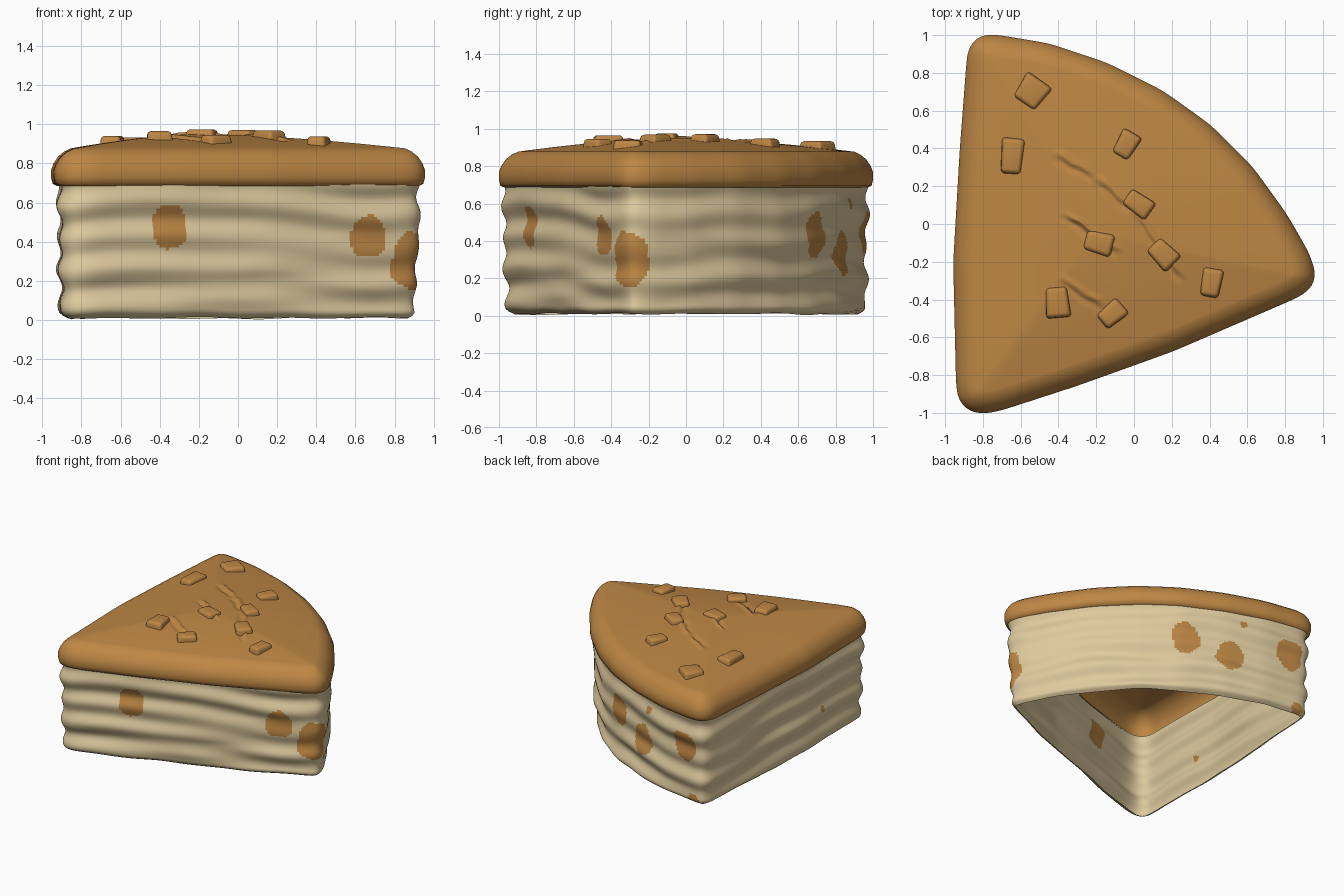
import bpy, bmesh, math
from mathutils import Vector, Matrix, noise
from mathutils.bvhtree import BVHTree

cube = bpy.data.objects.get("Cube")
if cube:
    bpy.data.objects.remove(cube, do_unlink=True)


def material(name, color):
    m = bpy.data.materials.new(name)
    m.use_nodes = True
    m.diffuse_color = (*color, 1)
    m.node_tree.nodes["Principled BSDF"].inputs["Base Color"].default_value = (*color, 1)
    return m


cream = material("cream sponge", (0.73, 0.59, 0.34))
brown = material("caramel brown", (0.51, 0.24, 0.058))
N = 360


# Wedge outline, counter-clockwise, resampled evenly and softened
def smooth(pts, times):
    for _ in range(times):
        pts = [(pts[i - 1] + pts[i] * 2 + pts[(i + 1) % len(pts)]) / 4 for i in range(len(pts))]
    return pts


def resample(pts, count):
    lengths = [(pts[(i + 1) % len(pts)] - p).length for i, p in enumerate(pts)]
    step, out, i, start = sum(lengths) / count, [], 0, 0.0
    for k in range(count):
        while k * step > start + lengths[i]:
            start += lengths[i]
            i += 1
        out.append(pts[i].lerp(pts[(i + 1) % len(pts)], (k * step - start) / lengths[i]))
    return out


corners = [(-0.93, -0.93), (-0.87, -0.99), (-0.79, -1.0), (-0.7, -0.98), (-0.3, -0.85),
           (0.2, -0.67), (0.86, -0.385), (0.93, -0.34), (0.955, -0.27), (0.92, -0.16),
           (0.8, 0.05), (0.62, 0.3), (0.4, 0.52), (0.15, 0.7), (-0.15, 0.85), (-0.45, 0.95),
           (-0.75, 1.0), (-0.83, 0.99), (-0.88, 0.92), (-0.92, 0.4), (-0.955, -0.2), (-0.94, -0.85)]
outline = smooth(resample([Vector(c) for c in corners], N), 10)
for axis, half in ((0, 0.955), (1, 1.0)):
    low, high = min(p[axis] for p in outline), max(p[axis] for p in outline)
    for p in outline:
        p[axis] = (p[axis] - low) / (high - low) * 2 * half - half

normals = []
for i in range(N):
    t = outline[(i + 1) % N] - outline[i - 1]
    normals.append(Vector((t.y, -t.x)).normalized())
normals = [n.normalized() for n in smooth(normals, 4)]


def loft(name, rings, mats, cap=False, rule=None):
    bm = bmesh.new()
    rows = [[bm.verts.new(p) for p in ring] for ring in rings]
    for a, b in zip(rows, rows[1:]):
        for i in range(N):
            j = (i + 1) % N
            f = bm.faces.new((a[i], a[j], b[j], b[i]))
            f.smooth = True
            if rule:
                f.material_index = rule(f.calc_center_median())
    if cap:
        bm.faces.new(rows[-1]).smooth = True
    mesh = bpy.data.meshes.new(name)
    bm.to_mesh(mesh)
    tree = BVHTree.FromBMesh(bm)
    bm.free()
    for m in mats:
        mesh.materials.append(m)
    obj = bpy.data.objects.new(name, mesh)
    bpy.context.collection.objects.link(obj)
    return tree


# Sponge wall: open underneath, wavy horizontal layers, rounded foot
def sponge_point(i, t):
    p, n = outline[i], normals[i]
    z = 0.01 + 0.69 * t
    q = Vector((p.x * 1.6, p.y * 1.6, z * 9))
    wave = 0.009 * math.sin(z * 36 + 2.5 * noise.noise(Vector((p.x, p.y, 3)) * 1.5))
    out = -0.026 - 0.022 * (1 - t) + wave + 0.018 * noise.noise(q)
    out -= 0.035 * max(0, 1 - t / 0.05) ** 2
    foot = 0.012 * noise.noise(Vector((p.x * 3, p.y * 3, 8))) * max(0, 1 - t * 5)
    return (p.x + n.x * out, p.y + n.y * out, max(0, z + foot))


# Caramel patches as (centre, radius)
spots = [((-0.35, -0.84, 0.475), 0.1), ((0.67, -0.45, 0.42), 0.1),
         ((0.88, -0.31, 0.3), 0.125), ((0.1, 0.7, 0.43), 0.105),
         ((-0.2, 0.84, 0.33), 0.105), ((-0.29, 0.87, 0.6), 0.03),
         ((-0.66, 0.96, 0.45), 0.105), ((-0.73, 0.97, 0.03), 0.05),
         ((-0.93, -0.4, 0.3), 0.028)]


def spot_rule(c):
    for centre, radius in spots:
        d = c - Vector(centre)
        d.z *= 0.88
        if d.length < radius * (1 + 0.18 * noise.noise(c * 11)):
            return 1
    return 0


loft("sponge_wall", [[sponge_point(i, k / 48) for i in range(N)] for k in range(49)],
     [cream, brown], rule=spot_rule)

# Icing: rolled rim, then a gentle dome with wrinkle ridges
rim = [(-0.03, 0.685), (-0.008, 0.695), (0, 0.725), (0.001, 0.765), (-0.012, 0.8),
       (-0.035, 0.835), (-0.065, 0.86), (-0.1, 0.877)]
rings = []
for out, z in rim:
    ring = smooth([p + n * out for p, n in zip(outline, normals)], int(-out * 80))
    rings.append([(p.x, p.y, z) for p in ring])

wrinkles = [((-0.43, 0.38), (-0.2, 0.26)), ((-0.2, 0.26), (0.0, 0.08)),
            ((0.0, 0.08), (0.28, -0.3)), ((-0.37, 0.07), (-0.06, -0.15)),
            ((-0.4, -0.27), (-0.14, -0.44))]


def wrinkle_height(p):
    h = 0
    for a, b in wrinkles:
        a, b = Vector(a), Vector(b)
        t = (p - a).dot(b - a) / (b - a).length_squared
        if 0 < t < 1:
            d = (p - a.lerp(b, t)).dot(Vector((b.y - a.y, a.x - b.x)).normalized())
            d += 0.012 * noise.noise(Vector((p.x, p.y, 0)) * 12)
            fade = min(1, 5 * t, 5 * (1 - t))
            h += fade * (0.012 * math.exp(-(d / 0.014) ** 2) - 0.01 * math.exp(-((d - 0.03) / 0.016) ** 2))
    return h


centre = Vector((-0.2, -0.05))
inner = [Vector(p[:2]) for p in rings[-1]]
for k in range(1, 61):
    s = 1 - k / 61
    ring = []
    for p in inner:
        q = centre.lerp(p, s)
        ring.append((q.x, q.y, 0.877 + 0.073 * (1 - s ** 1.6) + wrinkle_height(q)))
    rings.append(ring)
icing_tree = loft("icing", rings, [brown], cap=True)


# Nut pieces: softened, slightly tapered blocks lying on the icing
def nut(index, x, y, width, length, angle):
    hit, normal, _, _ = icing_tree.ray_cast(Vector((x, y, 2)), Vector((0, 0, -1)))
    bm = bmesh.new()
    bmesh.ops.create_cube(bm, size=1)
    for v in bm.verts:
        taper = 0.84 if v.co.y > 0 else 1.0
        top = 0.88 if v.co.z > 0 else 1.0
        v.co = Vector((v.co.x * width * taper * top, v.co.y * length * top, v.co.z * 0.07))
    bmesh.ops.bevel(bm, geom=bm.edges[:], offset=0.02, segments=4, profile=0.5, affect='EDGES')
    tilt = Vector((0, 0, 1)).rotation_difference(normal.lerp(Vector((0, 0, 1)), 0.4)).to_matrix().to_4x4()
    bm.transform(Matrix.Translation(hit) @ tilt @ Matrix.Rotation(math.radians(angle), 4, 'Z'))
    for f in bm.faces:
        f.smooth = True
    mesh = bpy.data.meshes.new(f"nut_piece_{index}")
    bm.to_mesh(mesh)
    bm.free()
    mesh.materials.append(brown)
    bpy.context.collection.objects.link(bpy.data.objects.new(mesh.name, mesh))


nuts = [(-0.54, 0.70, 0.17, 0.16, 145), (-0.645, 0.36, 0.13, 0.2, 175),
        (-0.04, 0.42, 0.12, 0.15, 150), (0.025, 0.105, 0.12, 0.16, 55),
        (-0.185, -0.1, 0.13, 0.16, 75), (0.155, -0.16, 0.13, 0.16, 45),
        (0.41, -0.31, 0.12, 0.16, 170), (-0.405, -0.415, 0.14, 0.17, 5),
        (-0.115, -0.475, 0.12, 0.15, 130)]
for index, spec in enumerate(nuts, 1):
    nut(index, *spec)
